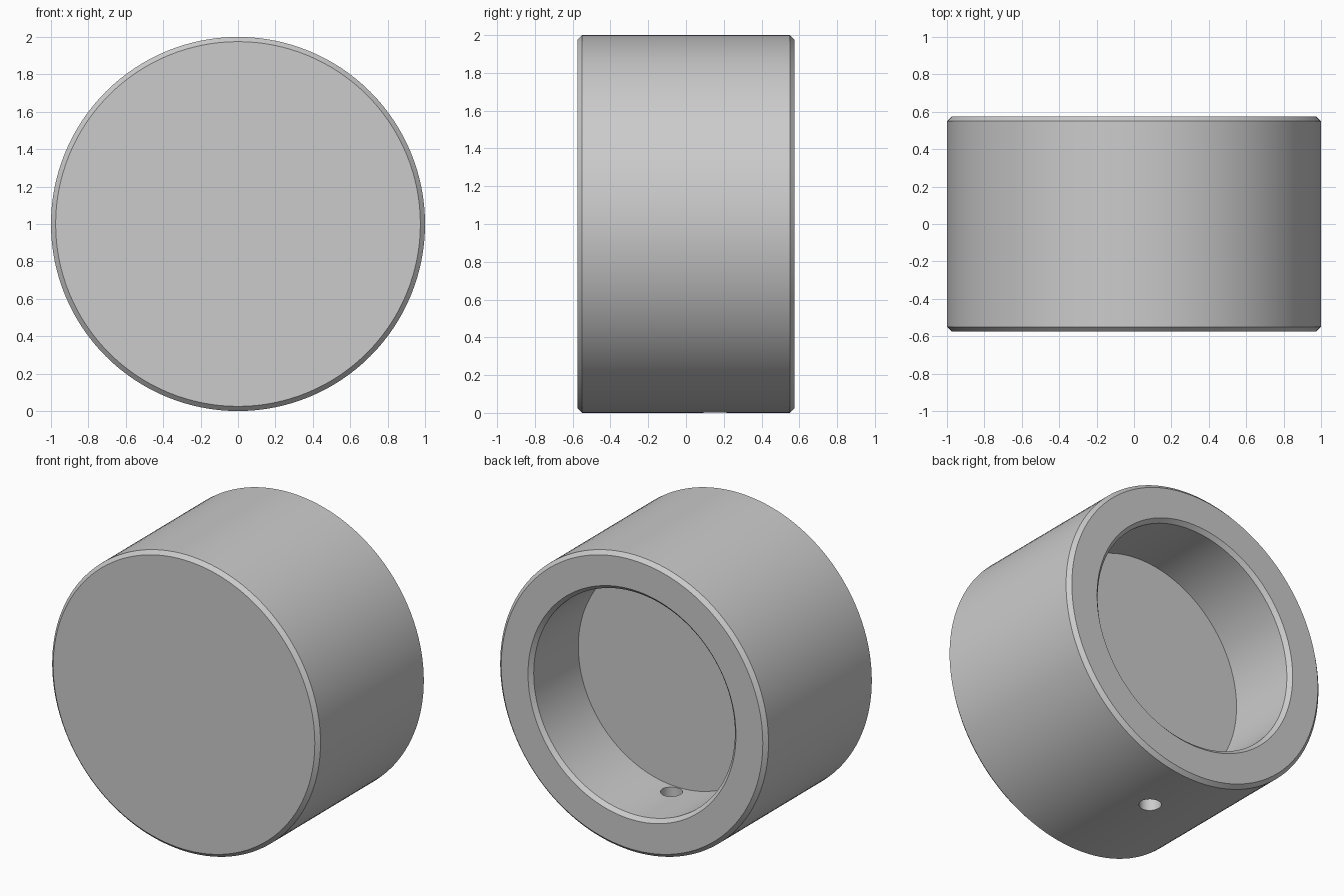
import bpy
import bmesh
import math
from mathutils import Vector, Matrix

default = bpy.data.objects.get("Cube")
if default:
    bpy.data.objects.remove(default, do_unlink=True)

SEGMENTS = 128
CHAMFER = 0.025
RADIUS = 1.0
BORE = 0.75
HALF = 0.575
FLOOR_Y = 0.075
HOLE_Y = 0.153
HOLE_RADIUS = 0.068

# Single plain grey
grey = bpy.data.materials.new("plain_grey")
grey.use_nodes = True
colour = (0.6, 0.6, 0.6, 1)
grey.diffuse_color = colour
grey.node_tree.nodes["Principled BSDF"].inputs["Base Color"].default_value = colour


def add_object(name, bm):
    bmesh.ops.recalc_face_normals(bm, faces=bm.faces)
    mesh = bpy.data.meshes.new(name)
    bm.to_mesh(mesh)
    bm.free()
    mesh.materials.append(grey)
    obj = bpy.data.objects.new(name, mesh)
    bpy.context.collection.objects.link(obj)
    return obj


def lathe(name, profile, centre):
    """Turn a (radius, y) profile about the y axis and close both ends."""
    bm = bmesh.new()
    verts = [bm.verts.new((r, y, centre.z)) for r, y in profile]
    edges = [bm.edges.new(pair) for pair in zip(verts, verts[1:])]
    bmesh.ops.spin(bm, geom=verts + edges, cent=centre, axis=(0, 1, 0),
                   angle=math.tau, steps=SEGMENTS)
    bmesh.ops.remove_doubles(bm, verts=bm.verts, dist=0.0001)
    bmesh.ops.holes_fill(bm, edges=[e for e in bm.edges if e.is_boundary], sides=0)
    return add_object(name, bm)


# Cap body: closed front, chamfered rims, blind bore from the back
cap = lathe("cap_body", [
    (RADIUS - CHAMFER, -HALF),
    (RADIUS, CHAMFER - HALF),
    (RADIUS, HALF - CHAMFER),
    (RADIUS - CHAMFER, HALF),
    (BORE + CHAMFER, HALF),
    (BORE, HALF - CHAMFER),
    (BORE, FLOOR_Y),
], Vector((0, 0, RADIUS)))

# Set screw hole drilled through the bottom wall
bm = bmesh.new()
bmesh.ops.create_cone(bm, cap_ends=True, segments=48, radius1=HOLE_RADIUS,
                      radius2=HOLE_RADIUS, depth=0.6,
                      matrix=Matrix.Translation((0, HOLE_Y, 0.1)))
drill = add_object("screw_hole_cutter", bm)
drill.hide_render = True

cut = cap.modifiers.new("screw_hole", "BOOLEAN")
cut.operation = "DIFFERENCE"
cut.solver = "EXACT"
cut.object = drill

bpy.ops.object.select_all(action="DESELECT")
cap.select_set(True)
bpy.context.view_layer.objects.active = cap
bpy.ops.object.modifier_apply(modifier=cut.name)
bpy.data.objects.remove(drill, do_unlink=True)
bpy.ops.object.shade_smooth_by_angle(angle=math.radians(30))
